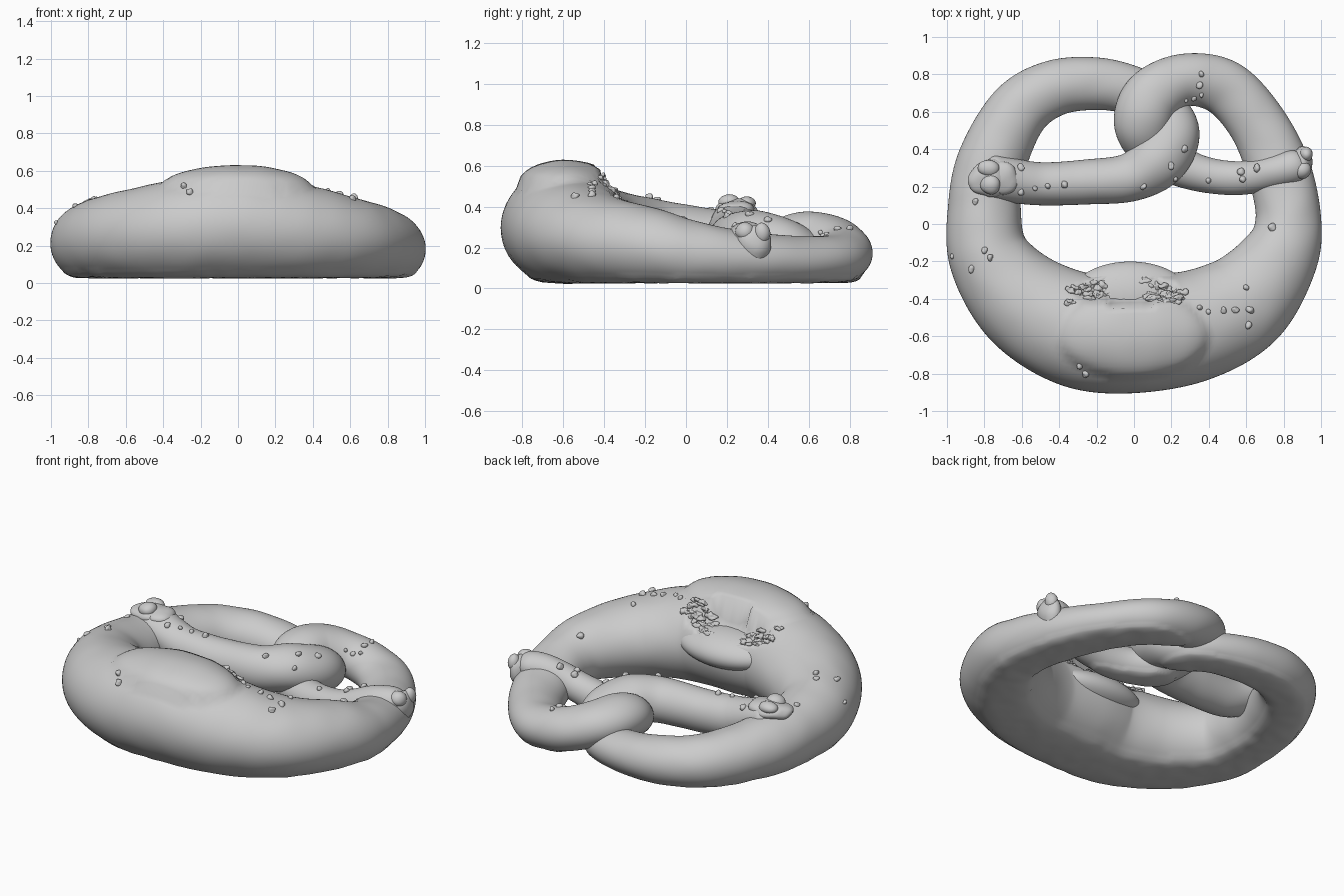
import bpy, bmesh, math, random
from mathutils import Vector, Matrix, noise
from mathutils.bvhtree import BVHTree

if "Cube" in bpy.data.objects:
    bpy.data.objects.remove(bpy.data.objects["Cube"])

random.seed(4)

# Rope path: x, y, z, half width, half height
LEFT = [(-.3, -.565, .28, .31, .275), (-.58, -.42, .25, .275, .245), (-.77, -.18, .225, .22, .215),
        (-.8, .08, .205, .195, .19), (-.76, .33, .19, .185, .175), (-.62, .6, .17, .165, .155),
        (-.43, .725, .155, .15, .14), (-.2, .75, .14, .14, .125), (.0, .71, .13, .13, .11),
        (.13, .63, .13, .13, .11), (.195, .49, .2, .155, .135), (.13, .345, .245, .155, .135),
        (-.02, .25, .24, .13, .13), (-.25, .225, .235, .12, .125), (-.5, .215, .25, .115, .12),
        (-.7, .24, .32, .12, .1), (-.81, .26, .36, .12, .08)]
CENTRE = [(-.02, -.575, .3, .33, .295)]
RIGHT = [(.3, -.55, .27, .3, .265), (.58, -.42, .235, .27, .225), (.775, -.18, .205, .21, .19),
         (.825, .03, .17, .175, .16), (.77, .3, .145, .17, .135), (.65, .55, .135, .155, .12),
         (.48, .73, .145, .15, .12), (.27, .77, .185, .14, .125), (.1, .68, .24, .155, .125),
         (.05, .53, .24, .155, .125), (.14, .38, .14, .13, .11), (.32, .28, .13, .1, .1),
         (.55, .245, .16, .09, .09), (.76, .28, .235, .09, .085), (.92, .33, .25, .09, .075)]
KNOTS = LEFT[::-1] + CENTRE + RIGHT


def spline(pts, steps):
    out = []
    for i in range(len(pts) - 1):
        a, b, c, d = (pts[max(0, min(len(pts) - 1, i + k))] for k in (-1, 0, 1, 2))
        for s in range(steps):
            t = s / steps
            out.append([.5 * (2 * q + (r - p) * t + (2 * p - 5 * q + 4 * r - w) * t * t
                              + (3 * q - p - 3 * r + w) * t ** 3) for p, q, r, w in zip(a, b, c, d)])
    return out + [list(pts[-1])]


def finish(bm, name):
    bmesh.ops.recalc_face_normals(bm, faces=bm.faces)
    me = bpy.data.meshes.new(name)
    bm.to_mesh(me)
    ob = bpy.data.objects.new(name, me)
    bpy.context.collection.objects.link(ob)
    me.polygons.foreach_set("use_smooth", [True] * len(me.polygons))
    return ob


def sculpt(co):
    # Slightly swollen oval on the front crust
    e = 1 - ((co.x + .01) / .41) ** 2 - ((co.y + .59) / .235) ** 2
    if e > 0 and co.z > .4:
        co.z = max(co.z, .5 + .13 * math.sqrt(e))
    # Torn split behind the oval
    e = 1 - ((co.x + .04) / .34) ** 2 - ((co.y + .325) / .105) ** 2
    if e > 0 and co.z > .35:
        co.z = min(co.z, .53 - .13 * math.sqrt(e) + .03 * noise.noise(co * 30))
    # Gentle unevenness and softly flattened underside
    co.z += .004 * noise.noise(co * 7)
    if co.z < .06:
        co.z = .02 + .04 * math.exp((co.z - .06) / .04) + .004 * noise.noise(co * 12) - .006
    return co


# Twisted dough rope
path = spline(KNOTS, 14)
SIDES = 64
last = len(path) - 1
bm = bmesh.new()
rings = []
for i, (x, y, z, w, h) in enumerate(path):
    t = (Vector(path[min(i + 1, last)][:3]) - Vector(path[max(i - 1, 0)][:3])).normalized()
    side = t.cross(Vector((0, 0, 1))).normalized()
    up = side.cross(t)
    s = min(1, (min(i, last - i) + .3) / 9)
    s = math.sqrt(1 - (1 - s) ** 2)
    rings.append([bm.verts.new(sculpt(Vector((x, y, z)) + side * w * s * math.cos(a) + up * h * s * math.sin(a)))
                  for a in (2 * math.pi * k / SIDES for k in range(SIDES))])
for a, b in zip(rings, rings[1:]):
    for k in range(SIDES):
        n = (k + 1) % SIDES
        bm.faces.new((a[k], a[n], b[n], b[k]))
bm.faces.new(rings[0])
bm.faces.new(rings[-1])
dough = finish(bm, "twisted_dough")
tree = BVHTree.FromPolygons([v.co for v in dough.data.vertices], [p.vertices[:] for p in dough.data.polygons])


def lump(bm, pos, size, tilt=0, rough=0.0, freq=22):
    m = Matrix.Translation(pos) @ Matrix.Rotation(tilt, 4, 'X') @ Matrix.Diagonal((*size, 1))
    vs = bmesh.ops.create_icosphere(bm, subdivisions=3 if max(size) < .1 else 5, radius=1, matrix=m)["verts"]
    for v in vs:
        v.co += (v.co - Vector(pos)) * rough * noise.noise(v.co * freq)


def on_top(x, y):
    hit = tree.ray_cast(Vector((x, y, 2)), Vector((0, 0, -1)))[0]
    return hit or Vector((x, y, .2))


# Rim of dough pushed out below the split
bm = bmesh.new()
lump(bm, (-.02, -.375, .34), (.31, .175, .105), -.12)
finish(bm, "split_lip")

# Pinched rope ends
bm = bmesh.new()
for pos, size in (((-.77, .25, .385), (.11, .1, .05)), ((-.78, .3, .415), (.06, .045, .035)),
                  ((-.77, .21, .42), (.055, .05, .04)), ((-.7, .25, .39), (.08, .09, .04)),
                  ((.9, .33, .22), (.055, .085, .095)), ((.92, .37, .27), (.035, .04, .05)),
                  ((.9, .29, .28), (.05, .05, .045)), ((.83, .3, .26), (.08, .08, .05))):
    lump(bm, pos, size, 0, .18, 14)
finish(bm, "pinched_ends")

# Ragged crumb along the split
bm = bmesh.new()
for i in range(80):
    u = -.36 + .62 * i / 79
    y = -.345 - .06 * (abs(u + .05) / .31) ** 2 + random.uniform(-.04, .05)
    r = random.uniform(.008, .018)
    lump(bm, on_top(u, y), (r * 1.8, r * 1.2, r), random.uniform(-.6, .6), .9, 60)
finish(bm, "split_crumb")

# Small grains stuck on the crust
bm = bmesh.new()
for x, y in ((-.97, -.17), (-.87, -.24), (-.8, -.14), (-.77, -.18), (-.6, .17), (-.53, .19), (-.46, .2),
             (-.37, .21), (-.85, .12), (-.29, -.76), (-.26, -.8), (.05, .2), (.2, .31), (.27, .4), (.22, .24),
             (.57, .28), (.58, .24), (.74, -.02), (.6, -.34), (.62, -.46), (.61, -.54), (.48, -.46),
             (.35, -.45), (.4, -.47), (.54, -.46), (.36, .8), (.35, .74), (.32, .67), (.28, .66), (.36, .69),
             (-.6, .3), (.4, .23), (.66, .3)):
    r = random.uniform(.012, .02)
    lump(bm, on_top(x, y), (r, r * 1.1, r), 0, .5, 40)
finish(bm, "crust_grains")
